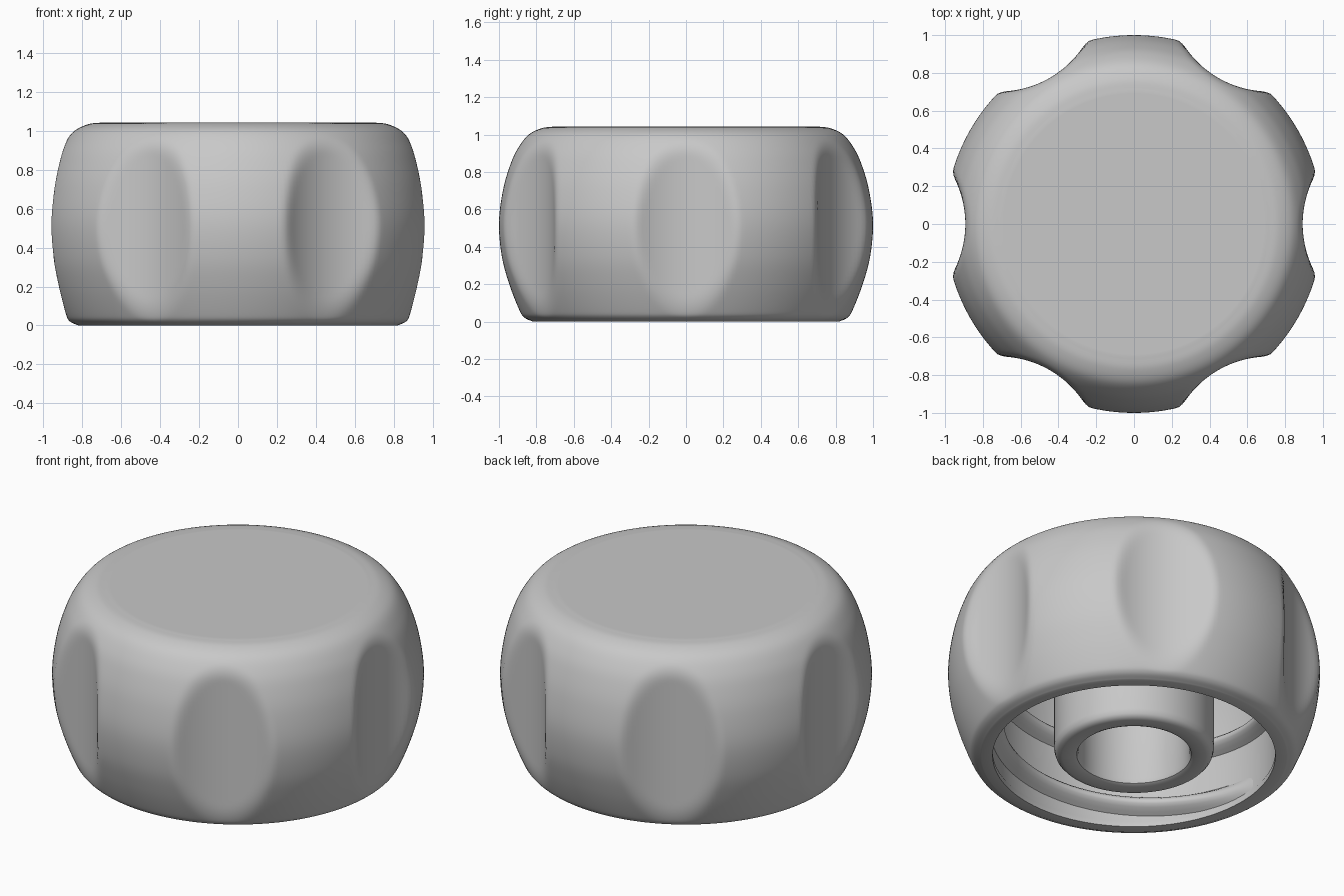
import bpy, bmesh, math
from mathutils import Vector

if "Cube" in bpy.data.objects:
    bpy.data.objects.remove(bpy.data.objects["Cube"], do_unlink=True)

GREY = (0.58, 0.58, 0.58, 1)
plastic = bpy.data.materials.new("grey plastic")
plastic.use_nodes = True
plastic.diffuse_color = GREY
plastic.node_tree.nodes["Principled BSDF"].inputs["Base Color"].default_value = GREY


def finish(name, bm, angle=35):
    bmesh.ops.remove_doubles(bm, verts=bm.verts, dist=1e-5)
    bmesh.ops.recalc_face_normals(bm, faces=bm.faces)
    mesh = bpy.data.meshes.new(name)
    bm.to_mesh(mesh)
    bm.free()
    mesh.materials.append(plastic)
    ob = bpy.data.objects.new(name, mesh)
    bpy.context.collection.objects.link(ob)
    bpy.ops.object.select_all(action="DESELECT")
    ob.select_set(True)
    bpy.context.view_layer.objects.active = ob
    bpy.ops.object.shade_smooth_by_angle(angle=math.radians(angle))
    return ob


def skin(bm, rows, closed):
    """Join successive rows of points with quads."""
    grid = [[bm.verts.new(p) for p in row] for row in rows]
    for a, b in zip(grid, grid[1:]):
        n = len(a)
        for j in range(n if closed else n - 1):
            k = (j + 1) % n
            bm.faces.new((a[j], a[k], b[k], b[j]))
    return grid


def smooth_path(points, steps):
    """Catmull-Rom curve through the points."""
    pts = [Vector(p) for p in points]
    pts = [pts[0] * 2 - pts[1]] + pts + [pts[-1] * 2 - pts[-2]]
    out = []
    for a, b, c, d in zip(pts, pts[1:], pts[2:], pts[3:]):
        for i in range(steps):
            t = i / steps
            out.append(0.5 * (2 * b + (c - a) * t + (2 * a - 5 * b + 4 * c - d) * t ** 2
                              + (3 * b - a - 3 * c + d) * t ** 3))
    return out + [pts[-2]]


def grip_limit(angle):
    """Radius at which one of six upright grip cylinders cuts the body."""
    sector = math.radians(60)
    phi = (angle + sector / 2) % sector - sector / 2
    dist, rad = 1.43, 0.537
    inside = rad ** 2 - (dist * math.sin(phi)) ** 2
    return dist * math.cos(phi) - math.sqrt(inside) if inside > 0 else 9


def soft_min(a, b, k=0.03):
    h = max(k - abs(a - b), 0) / k
    return min(a, b) - h * h * k / 4


def lathe(name, profile, segments, grips=False):
    bm = bmesh.new()
    rows = []
    for r, z in profile:
        row = []
        for i in range(segments):
            a = 2 * math.pi * i / segments
            q = soft_min(r, grip_limit(a)) if grips else r
            row.append((q * math.cos(a), q * math.sin(a), z))
        rows.append(row)
    skin(bm, rows, True)
    return finish(name, bm)


# Cap shell: barrel side with grips, rim, inner wall and ceiling
barrel = smooth_path([(0.70, 1.043), (0.77, 1.034), (0.84, 1.0), (0.893, 0.935),
                      (0.935, 0.85), (0.977, 0.71), (1.0, 0.53), (0.985, 0.35),
                      (0.945, 0.2), (0.893, 0.066), (0.865, 0.022), (0.82, 0)], 6)
inside = [(0.76, 0), (0.76, 0.03), (0.77, 0.05), (0.77, 0.86), (0.755, 0.89),
          (0.72, 0.9), (0, 0.9)]
lathe("cap_shell", [(0, 1.043), (0.69, 1.043)] + [tuple(p) for p in barrel] + inside,
      288, True)

# Central hollow plug hanging from the ceiling
lathe("centre_plug", [(0.43, 0.91), (0.43, 0.05), (0.422, 0.022), (0.408, 0.006),
                      (0.385, 0), (0.325, 0), (0.308, 0.008), (0.30, 0.03),
                      (0.30, 0.84), (0, 0.84)], 96)

# Helical thread bead with tapered ends
TURNS, PITCH, STEPS = 2, 0.32, 192
bm = bmesh.new()
rows = []
for i in range(STEPS + 1):
    t = i / STEPS
    a = math.radians(172) + t * TURNS * 2 * math.pi
    taper = math.sin(min(1, min(t, 1 - t) * 16) * math.pi / 2)
    row = []
    for j in range(9):
        u = j / 4 - 1
        r = 0.775 - 0.075 * taper * math.cos(u * math.pi / 2)
        row.append((r * math.cos(a), r * math.sin(a),
                    0.08 + t * TURNS * PITCH + u * 0.06))
    rows.append(row)
skin(bm, rows, True)
finish("inner_thread", bm, 60)
